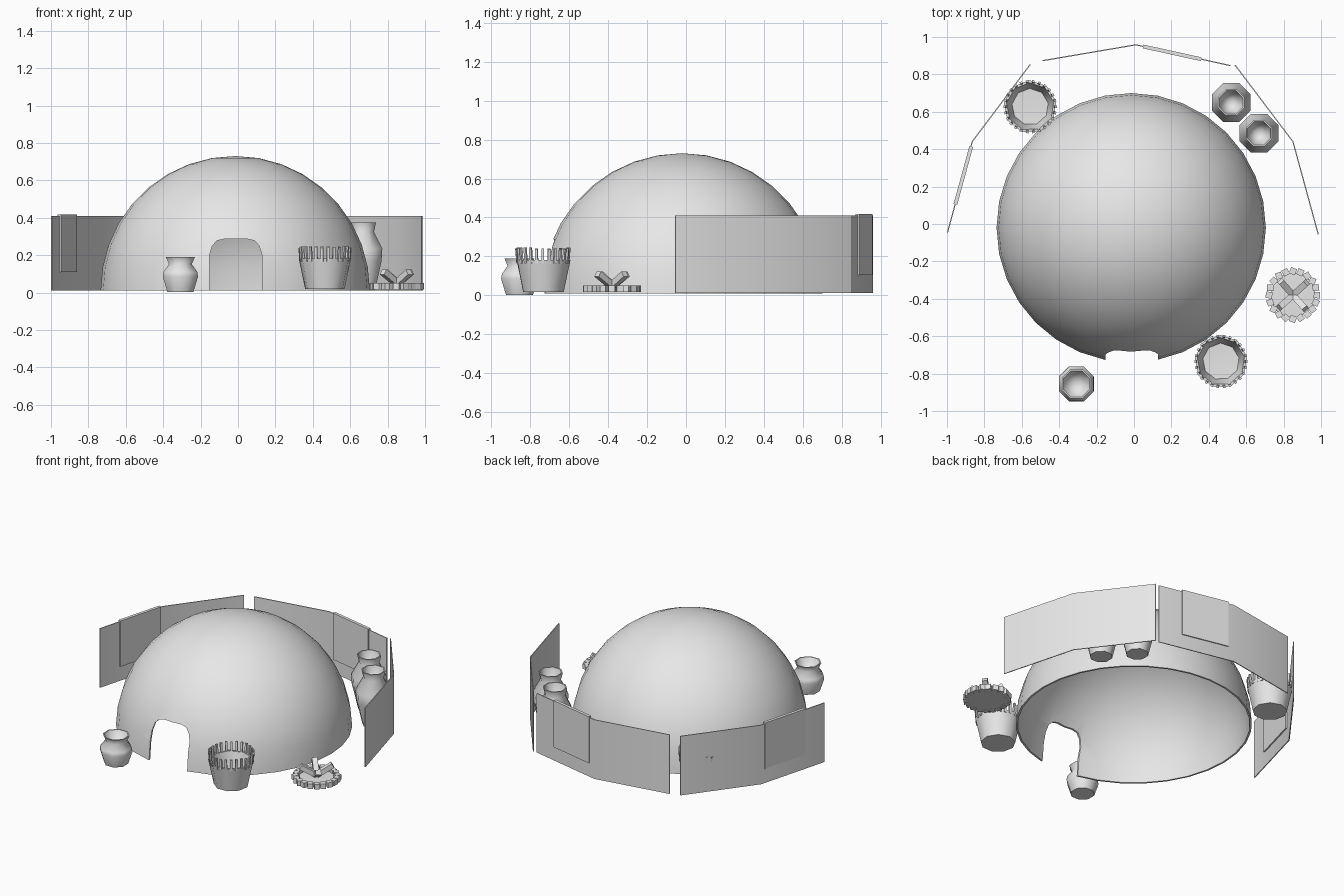
import bpy, bmesh, math, random
from mathutils import Vector, Matrix

random.seed(4)
if "Cube" in bpy.data.objects:
    bpy.data.objects.remove(bpy.data.objects["Cube"])

clay = bpy.data.materials.new("plain_grey")
clay.use_nodes = True
GREY = (0.8, 0.8, 0.8, 1)
clay.diffuse_color = GREY
clay.node_tree.nodes["Principled BSDF"].inputs["Base Color"].default_value = GREY


def finish(bm, name, smooth=None):
    """Turn a bmesh into an object, with optional smoothing by angle."""
    bmesh.ops.recalc_face_normals(bm, faces=bm.faces)
    mesh = bpy.data.meshes.new(name)
    bm.to_mesh(mesh)
    bm.free()
    mesh.materials.append(clay)
    ob = bpy.data.objects.new(name, mesh)
    bpy.context.collection.objects.link(ob)
    if smooth:
        shade(ob, smooth)
    return ob


def shade(ob, degrees):
    bpy.ops.object.select_all(action='DESELECT')
    ob.select_set(True)
    bpy.context.view_layer.objects.active = ob
    bpy.ops.object.shade_smooth_by_angle(angle=math.radians(degrees))


def lathe(bm, profile, sides, centre, turn=0.0):
    """Revolve (radius, height) points; zero radius makes a pole."""
    rings = []
    for r, z in profile:
        count = sides if r > 0 else 1
        rings.append([bm.verts.new((centre[0] + r * math.cos(turn + math.tau * i / sides),
                                    centre[1] + r * math.sin(turn + math.tau * i / sides), z))
                      for i in range(count)])
    for a, b in zip(rings, rings[1:]):
        for i in range(sides):
            j = (i + 1) % sides
            if len(a) == 1:
                bm.faces.new((a[0], b[j], b[i]))
            elif len(b) == 1:
                bm.faces.new((a[i], a[j], b[0]))
            else:
                bm.faces.new((a[i], a[j], b[j], b[i]))


def box(bm, size, matrix):
    bmesh.ops.create_cube(bm, size=1, matrix=matrix @ Matrix.Diagonal((*size, 1)))


def place(x, y, z, turn=0.0, tilt=0.0):
    return (Matrix.Translation((x, y, z)) @ Matrix.Rotation(turn, 4, 'Z')
            @ Matrix.Rotation(tilt, 4, 'Y'))


# Dome: hollow half sphere with an arched doorway
R, THICK, BASE = 0.72, 0.012, 0.01
STEPS = 9


def quarter(radius):
    return [(radius * math.cos(math.pi / 2 * i / STEPS) if i < STEPS else 0,
             BASE + radius * math.sin(math.pi / 2 * i / STEPS)) for i in range(STEPS + 1)]


bm = bmesh.new()
lathe(bm, quarter(R - THICK)[::-1] + quarter(R), 32, (-0.015, -0.02))
bmesh.ops.remove_doubles(bm, verts=bm.verts, dist=0.0001)
dome = finish(bm, "dome_hut")

bm = bmesh.new()
half = [(0.142, -0.1), (0.14, 0.2), (0.125, 0.25), (0.1, 0.277), (0.06, 0.286)]
arch = half + [(-x, z) for x, z in reversed(half)]
face = bm.faces.new([bm.verts.new((x - 0.012, -1, z)) for x, z in arch])
out = bmesh.ops.extrude_face_region(bm, geom=[face])
bmesh.ops.translate(bm, vec=(0, 0.6, 0),
                    verts=[v for v in out["geom"] if isinstance(v, bmesh.types.BMVert)])
cutter = finish(bm, "doorway_cutter")
cutter.hide_render = True
cut = dome.modifiers.new("doorway", 'BOOLEAN')
cut.object = cutter
cut.solver = 'EXACT'
bpy.context.view_layer.objects.active = dome
bpy.ops.object.modifier_apply(modifier="doorway")
bpy.data.objects.remove(cutter)
shade(dome, 40)


# Windbreak: three bent screens round the back
def screen(name, path, low=0.012, high=0.41, thick=0.006):
    bm = bmesh.new()
    cols = [(bm.verts.new((x, y, low)), bm.verts.new((x, y, high))) for x, y in path]
    for a, b in zip(cols, cols[1:]):
        bm.faces.new((a[0], b[0], b[1], a[1]))
    ob = finish(bm, name)
    mod = ob.modifiers.new("thickness", 'SOLIDIFY')
    mod.thickness = thick
    mod.offset = 0
    bpy.context.view_layer.objects.active = ob
    bpy.ops.object.modifier_apply(modifier="thickness")
    shade(ob, 40)


screen("left_screen", [(0.985, -0.055), (0.85, 0.44), (0.54, 0.85)])
screen("back_screen", [(0.515, 0.847), (0.01, 0.958), (-0.49, 0.873)])
screen("right_screen", [(-0.555, 0.853), (-0.865, 0.44), (-0.997, -0.045)])

# Blankets hung over the screens
screen("back_blanket", [(0.05, 0.949), (0.36, 0.881)], 0.105, 0.418, 0.02)
screen("right_blanket", [(-0.87, 0.415), (-0.955, 0.105)], 0.11, 0.418, 0.02)


# Pots: eight-sided, with a pinched neck and flared rim
def pot(name, x, y, profile):
    bm = bmesh.new()
    lathe(bm, profile, 8, (x, y), math.pi / 8)
    finish(bm, name, 60)


small = [(0, 0.002), (0.075, 0.002), (0.102, 0.085), (0.098, 0.11), (0.066, 0.152),
         (0.084, 0.19), (0.076, 0.19), (0.058, 0.152), (0, 0.11)]
tall = [(0, 0.012), (0.07, 0.012), (0.108, 0.17), (0.112, 0.235), (0.064, 0.325),
        (0.076, 0.375), (0.068, 0.375), (0.056, 0.325), (0, 0.25)]
pot("door_pot", -0.308, -0.855, small)
pot("tall_pot_back", 0.52, 0.65, tall)
pot("tall_pot_side", 0.668, 0.485, tall)


# Baskets: open tapered tubs with upright stakes round the rim
def basket(name, x, y, stakes=26):
    bm = bmesh.new()
    lathe(bm, [(0, 0.018), (0.107, 0.018), (0.142, 0.182), (0.128, 0.182),
               (0.098, 0.05), (0, 0.045)], 9, (x, y), 0.2)
    finish(bm, name, 50)
    bm = bmesh.new()
    for i in range(stakes):
        a = math.tau * i / stakes
        top = random.uniform(0.238, 0.247)
        box(bm, (0.011, 0.014, top - 0.165),
            place(x + 0.134 * math.cos(a), y + 0.134 * math.sin(a), (top + 0.165) / 2, a, 0.08))
    finish(bm, name + "_stakes")


basket("front_basket", 0.465, -0.735)
basket("back_basket", -0.555, 0.627)

# Fire pit: stone ring, ash bed and crossed logs
FX, FY = 0.85, -0.38
bm = bmesh.new()
for i in range(20):
    a = math.tau * i / 20
    box(bm, (0.034, 0.034, 0.034), place(FX + 0.128 * math.cos(a), FY + 0.128 * math.sin(a),
                                         0.034, a + random.uniform(-0.6, 0.6)))
finish(bm, "fire_stones")

bm = bmesh.new()
lathe(bm, [(0, 0.018), (0.12, 0.018), (0.12, 0.03), (0, 0.034)], 16, (FX, FY))
finish(bm, "ash_bed", 40)

bm = bmesh.new()
for i in range(4):
    a = math.radians(42) + i * math.pi / 2
    box(bm, (0.115, 0.034, 0.032), place(FX + 0.05 * math.cos(a), FY + 0.05 * math.sin(a),
                                         0.08, a, -0.55))
finish(bm, "fire_logs")
